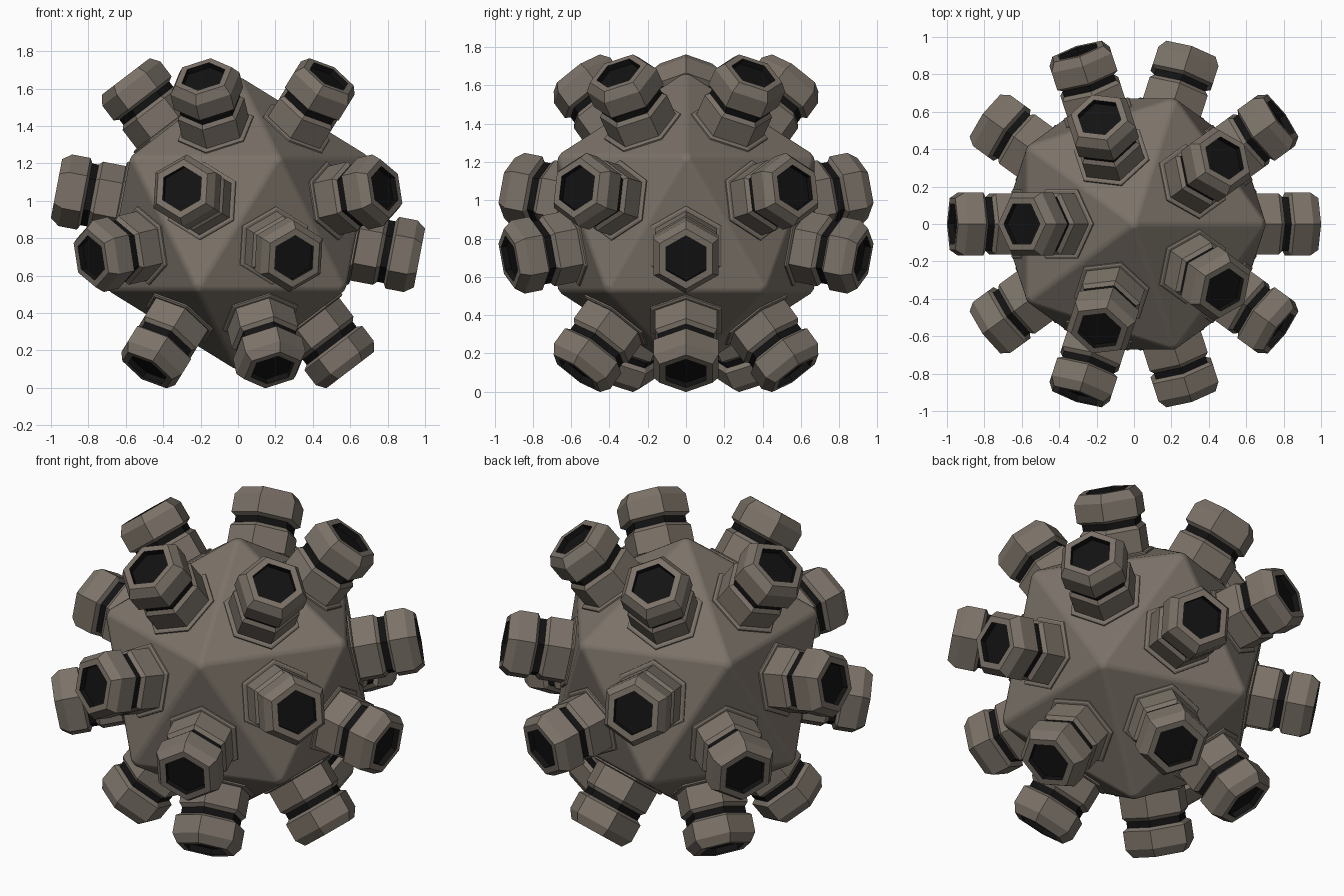
import bpy, bmesh
from math import cos, sin, pi
from mathutils import Vector, Matrix

if "Cube" in bpy.data.objects:
    bpy.data.objects.remove(bpy.data.objects["Cube"])

CENTER = Vector((0, 0, 0.88))

def material(name, rgb):
    m = bpy.data.materials.new(name)
    m.diffuse_color = (*rgb, 1)
    m.use_nodes = True
    m.node_tree.nodes["Principled BSDF"].inputs["Base Color"].default_value = m.diffuse_color
    return m

SHELL = material("warm_grey", (0.20, 0.17, 0.14))
DARK = material("black", (0.006, 0.006, 0.006))

def add_object(name, mesh, *mats):
    ob = bpy.data.objects.new(name, mesh)
    bpy.context.collection.objects.link(ob)
    for m in mats:
        mesh.materials.append(m)
    return ob

# Icosahedral body with softened edges
bpy.ops.mesh.primitive_ico_sphere_add(subdivisions=1, radius=0.795, location=CENTER)
body = bpy.context.object
body.name = "body"
body.data.materials.append(SHELL)
normals = [f.normal.copy() for f in body.data.polygons]
bev = body.modifiers.new("soft_edges", 'BEVEL')
bev.width = 0.02
bev.segments = 3
bev.limit_method = 'NONE'
bpy.ops.object.shade_smooth()
bev.harden_normals = True

# Hexagonal port profile: (radius, distance from body centre, dark band above this ring)
PROFILE = [
    (0.213, 0.60, 0), (0.213, 0.640, 0), (0.203, 0.646, 0),   # base flange
    (0.188, 0.646, 0), (0.188, 0.770, 0), (0.168, 0.790, 1),  # neck
    (0.168, 0.825, 0), (0.195, 0.840, 0), (0.195, 0.940, 0),  # head
    (0.160, 0.988, 0), (0.122, 0.988, 1), (0.122, 0.955, 1),  # rim and mouth
]

bm = bmesh.new()
rings = [[bm.verts.new((r * cos(k * pi / 3), r * sin(k * pi / 3), h)) for k in range(6)]
         for r, h, _ in PROFILE]
for i in range(len(rings) - 1):
    for k in range(6):
        j = (k + 1) % 6
        f = bm.faces.new((rings[i][k], rings[i][j], rings[i + 1][j], rings[i + 1][k]))
        f.material_index = PROFILE[i][2]
bm.faces.new(rings[-1]).material_index = 1
port = bpy.data.meshes.new("port")
bm.to_mesh(port)
bm.free()
port.materials.append(SHELL)
port.materials.append(DARK)

# One port per body face, a corner aligned with the meridian
for i, n in enumerate(normals):
    x = (Vector((0, 0, 1)) - n * n.z).normalized()
    y = n.cross(x)
    ob = add_object(f"port_{i + 1:02d}", port)
    ob.matrix_world = Matrix.Translation(CENTER) @ Matrix((x, y, n)).transposed().to_4x4()
